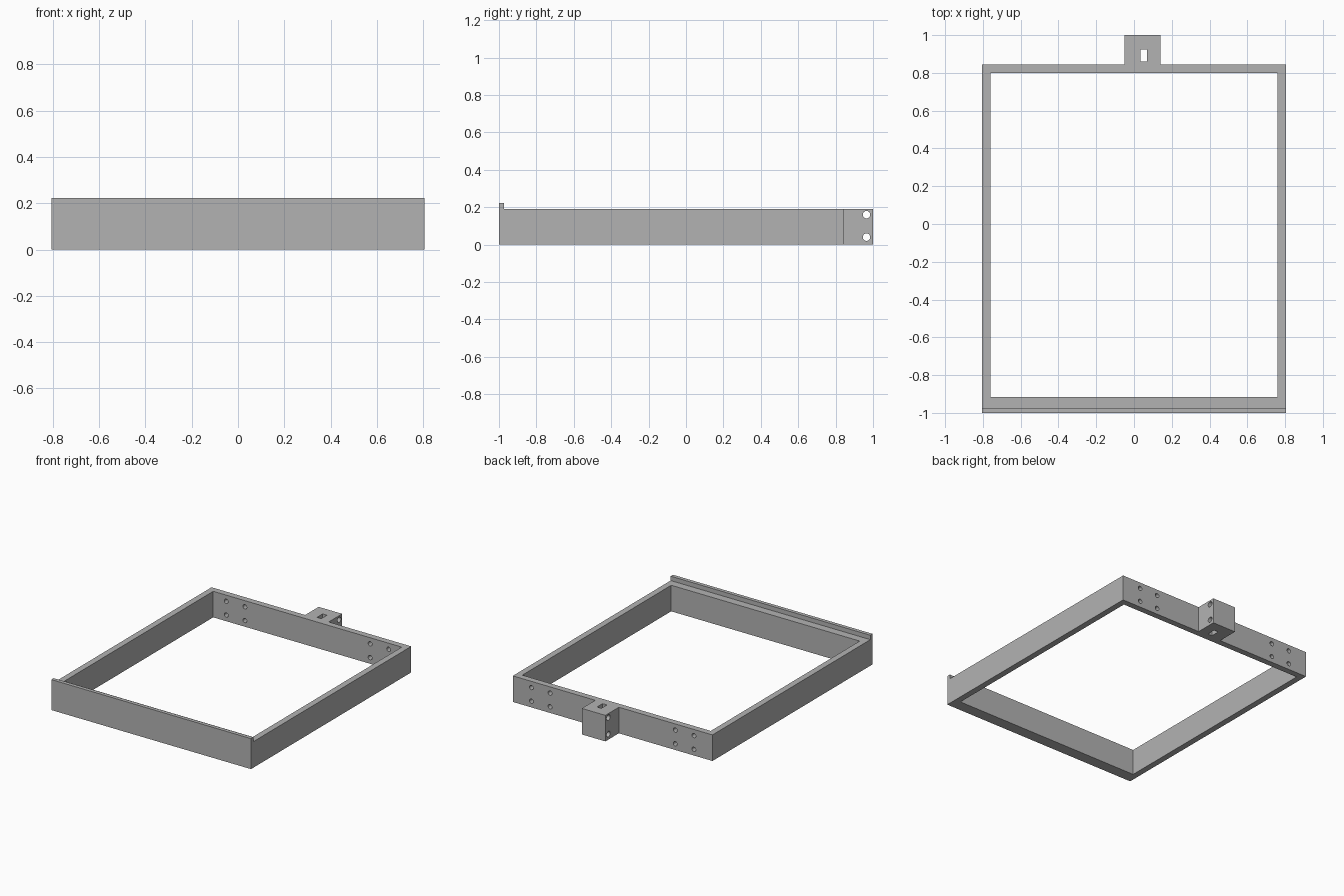
import bpy
import bmesh
from mathutils import Matrix, Vector

cube = bpy.data.objects.get("Cube")
if cube:
    bpy.data.objects.remove(cube, do_unlink=True)

grey = bpy.data.materials.new("plain grey")
grey.use_nodes = True
colour = (0.45, 0.45, 0.45, 1)
grey.diffuse_color = colour
grey.node_tree.nodes["Principled BSDF"].inputs["Base Color"].default_value = colour

HALF, FRONT, BACK, TOP = 0.805, -1.0, 0.845, 0.19
TAB_X0, TAB_X1, TAB_BACK = -0.05, 0.14, 1.0
WALL = 0.045


def add_object(name, bm):
    bmesh.ops.recalc_face_normals(bm, faces=bm.faces)
    mesh = bpy.data.meshes.new(name)
    bm.to_mesh(mesh)
    bm.free()
    obj = bpy.data.objects.new(name, mesh)
    bpy.context.collection.objects.link(obj)
    mesh.materials.append(grey)
    return obj


def add_box(bm, low, high):
    low, high = Vector(low), Vector(high)
    matrix = Matrix.Translation((low + high) / 2) @ Matrix.Diagonal((*(high - low), 1))
    bmesh.ops.create_cube(bm, size=1, matrix=matrix)


def add_drill(bm, centre, radius, length, axis):
    turn = Vector((0, 0, 1)).rotation_difference(Vector(axis)).to_matrix().to_4x4()
    bmesh.ops.create_cone(bm, cap_ends=True, segments=24, radius1=radius, radius2=radius,
                          depth=length, matrix=Matrix.Translation(centre) @ turn)


# Frame outline with the rear mounting tab, extruded upward
outline = [(-HALF, FRONT), (HALF, FRONT), (HALF, BACK), (TAB_X1, BACK), (TAB_X1, TAB_BACK),
           (TAB_X0, TAB_BACK), (TAB_X0, BACK), (-HALF, BACK)]
bm = bmesh.new()
base = bm.faces.new([bm.verts.new((x, y, 0)) for x, y in outline])
extruded = bmesh.ops.extrude_face_region(bm, geom=[base], use_keep_orig=True)
bmesh.ops.translate(bm, vec=(0, 0, TOP),
                    verts=[v for v in extruded["geom"] if isinstance(v, bmesh.types.BMVert)])
frame = add_object("frame", bm)

# Cutters: central opening, tab slot, tab cross holes, rear wall screw holes
bm = bmesh.new()
inner = HALF - WALL
add_box(bm, (-inner, -0.915, -0.1), (inner, BACK - WALL, 0.4))
add_box(bm, (0.035, 0.86, -0.1), (0.07, 0.925, 0.4))
for z in (0.04, 0.16):
    add_drill(bm, ((TAB_X0 + TAB_X1) / 2, 0.965, z), 0.02, 0.4, (1, 0, 0))
for side in (-1, 1):
    for x in (0.505, 0.655):
        for z in (0.045, 0.145):
            add_drill(bm, (side * x, BACK - WALL / 2, z), 0.016, 0.12, (0, 1, 0))
cutter = add_object("hole_cutter", bm)
cutter.hide_render = True
cutter.hide_set(True)

cut = frame.modifiers.new("openings", "BOOLEAN")
cut.operation = "DIFFERENCE"
cut.solver = "EXACT"
cut.use_self = True
cut.object = cutter

# Apply the cut and remove the helper
bpy.context.view_layer.update()
evaluated = frame.evaluated_get(bpy.context.evaluated_depsgraph_get())
finished = bpy.data.meshes.new_from_object(evaluated)
frame.modifiers.clear()
frame.data = finished
bpy.data.objects.remove(cutter, do_unlink=True)

# Raised lip along the front edge
bm = bmesh.new()
add_box(bm, (-HALF, FRONT, TOP), (HALF, FRONT + 0.027, 0.222))
add_object("front_lip", bm)
